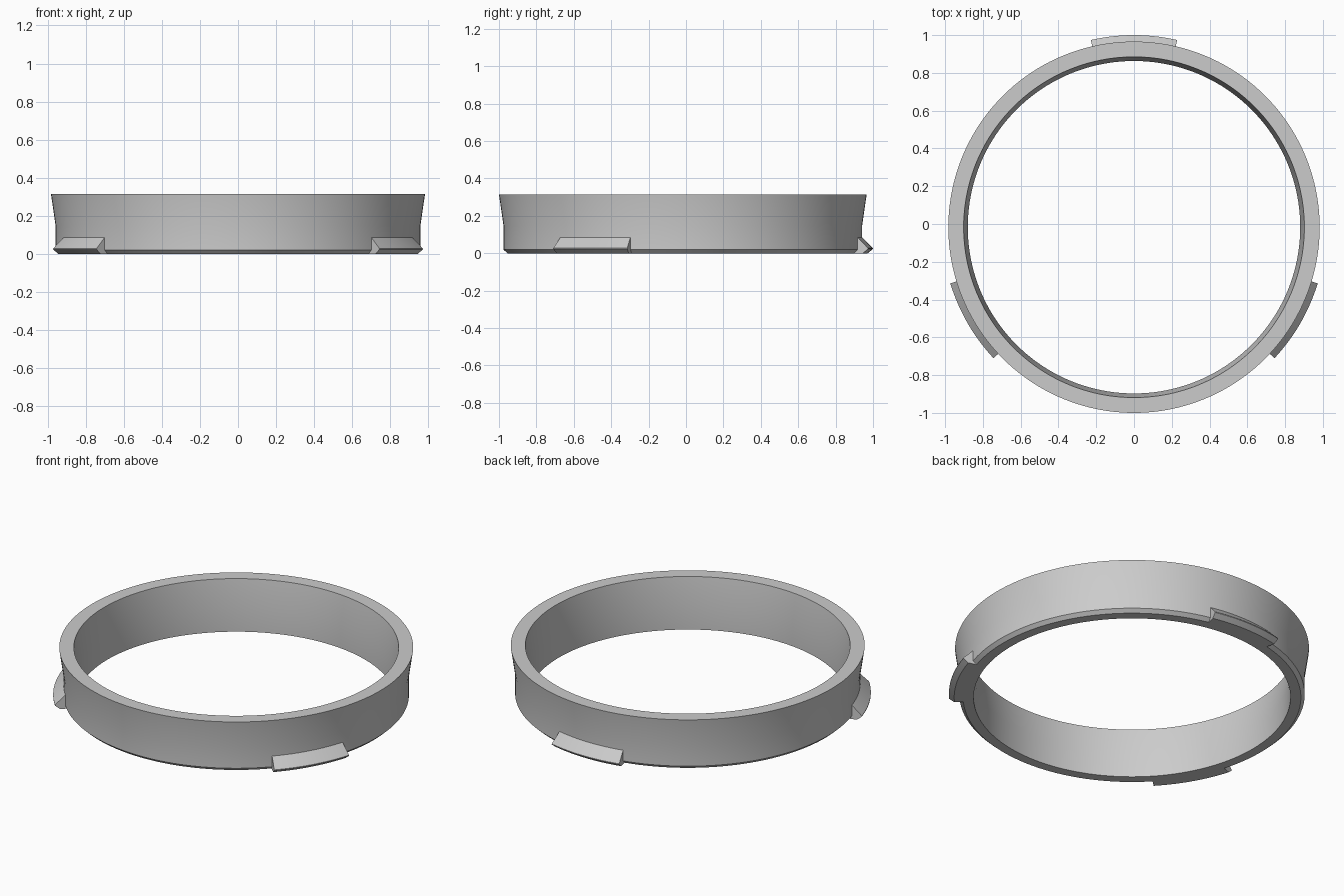
import bpy
import bmesh
import math

cube = bpy.data.objects.get("Cube")
if cube:
    bpy.data.objects.remove(cube, do_unlink=True)

CENTRE_Y = -0.017

grey = bpy.data.materials.new("plain grey")
grey.use_nodes = True
colour = (0.6, 0.6, 0.6, 1)
grey.diffuse_color = colour
grey.node_tree.nodes["Principled BSDF"].inputs["Base Color"].default_value = colour


def sweep(name, profile, start, end, steps):
    """Sweep a closed (radius, height) profile around the ring axis."""
    closed = math.isclose(end - start, math.tau)
    bm = bmesh.new()
    rings = []
    for i in range(steps if closed else steps + 1):
        a = start + (end - start) * i / steps
        rings.append([bm.verts.new((r * math.cos(a), r * math.sin(a), z))
                      for r, z in profile])
    n = len(profile)
    for i in range(steps):
        here, there = rings[i], rings[(i + 1) % len(rings)]
        for j in range(n):
            k = (j + 1) % n
            bm.faces.new((here[j], there[j], there[k], here[k]))
    if not closed:
        bm.faces.new(rings[0])
        bm.faces.new(rings[-1][::-1])
    bmesh.ops.recalc_face_normals(bm, faces=bm.faces)
    mesh = bpy.data.meshes.new(name)
    bm.to_mesh(mesh)
    bm.free()
    mesh.materials.append(grey)
    obj = bpy.data.objects.new(name, mesh)
    obj.location.y = CENTRE_Y
    bpy.context.collection.objects.link(obj)
    bpy.ops.object.select_all(action="DESELECT")
    obj.select_set(True)
    bpy.context.view_layer.objects.active = obj
    bpy.ops.object.shade_smooth_by_angle(angle=math.radians(25))
    return obj


# Flared ring with a chamfered lower edge
ring_profile = [(0.938, 0), (0.959, 0.02), (0.959, 0.15), (0.983, 0.315),
                (0.902, 0.315), (0.88, 0.15), (0.88, 0)]
sweep("flared_ring", ring_profile, 0, math.tau, 160)

# Three wedge-shaped locking tabs, rooted inside the ring wall
tab_profile = [(0.92, 0), (0.988, 0), (1.017, 0.023), (1.017, 0.027),
               (0.958, 0.086), (0.92, 0.086)]
half = math.radians(13)
for name, degrees in (("back_tab", 90), ("right_tab", 210), ("left_tab", 330)):
    middle = math.radians(degrees)
    sweep(name, tab_profile, middle - half, middle + half, 12)
